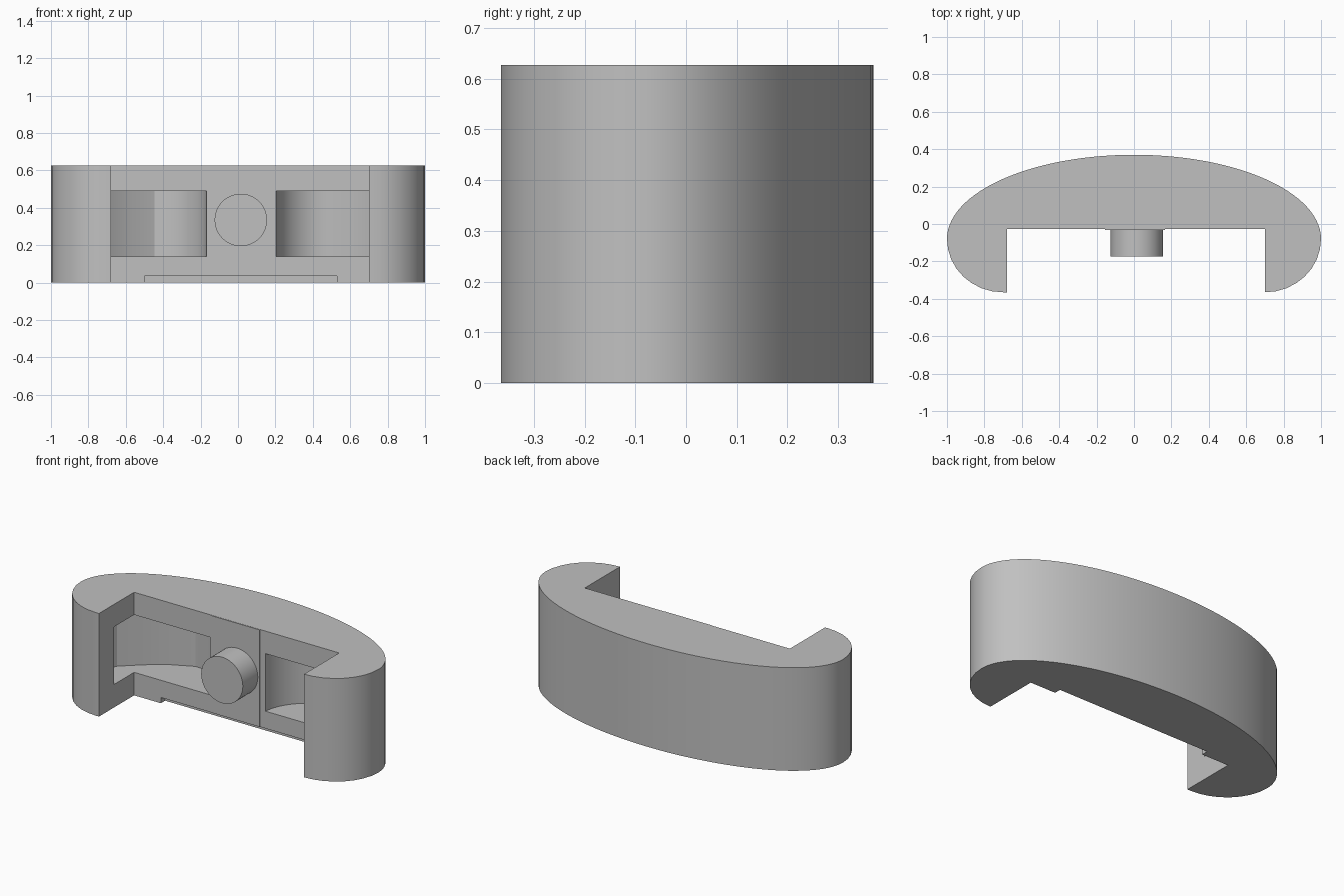
import bpy, bmesh, math

if "Cube" in bpy.data.objects:
    bpy.data.objects.remove(bpy.data.objects["Cube"], do_unlink=True)

grey = bpy.data.materials.new("plain grey")
grey.use_nodes = True
colour = (0.53, 0.53, 0.53, 1)
grey.diffuse_color = colour
grey.node_tree.nodes["Principled BSDF"].inputs["Base Color"].default_value = colour


def prism(name, outline, z0, z1):
    """Extrude a flat outline upward from z0 to z1."""
    bm = bmesh.new()
    face = bm.faces.new([bm.verts.new((x, y, z0)) for x, y in outline])
    grown = bmesh.ops.extrude_face_region(bm, geom=[face])["geom"]
    for v in grown:
        if isinstance(v, bmesh.types.BMVert):
            v.co.z = z1
    bmesh.ops.recalc_face_normals(bm, faces=bm.faces)
    mesh = bpy.data.meshes.new(name)
    bm.to_mesh(mesh)
    bm.free()
    mesh.materials.append(grey)
    obj = bpy.data.objects.new(name, mesh)
    bpy.context.collection.objects.link(obj)
    return obj


def arc(cx, cy, rx, ry, start, end, steps):
    angles = [math.radians(start + (end - start) * i / steps) for i in range(steps + 1)]
    return [(cx + rx * math.cos(a), cy + ry * math.sin(a)) for a in angles]


def box(x0, x1, y0, y1):
    return [(x0, y0), (x1, y0), (x1, y1), (x0, y1)]


def select_only(obj):
    bpy.ops.object.select_all(action="DESELECT")
    obj.select_set(True)
    bpy.context.view_layer.objects.active = obj


def cut(obj, cutter):
    select_only(obj)
    mod = obj.modifiers.new("cut", "BOOLEAN")
    mod.operation, mod.solver, mod.object = "DIFFERENCE", "EXACT", cutter
    bpy.ops.object.modifier_apply(modifier=mod.name)
    bpy.data.objects.remove(cutter, do_unlink=True)


# Curved body: elliptical back, rounded arms, flat recess between them
LEFT, RIGHT, FRONT, HEIGHT = 0.70, -0.68, -0.027, 0.627
outline = arc(0, -0.08, 1, 0.45, 0, 180, 56)
outline += arc(-0.70, -0.08, 0.30, 0.285, 180, 270, 8)[1:]
outline += [(RIGHT, -0.365), (RIGHT, FRONT), (LEFT, FRONT)]
outline += arc(0.70, -0.08, 0.30, 0.285, 270, 360, 8)[:-1]
body = prism("body", outline, 0, HEIGHT)


# Hollow pockets that open through the recess face and the inner arm walls
def pocket(side, offset):
    half = arc(0.465, -0.05, 0.28, 0.28, 180, 90, 14)
    half += [(0.59, 0.17), (0.71, 0.085), (0.82, -0.015), (0.85, -0.09), (0.81, -0.18)]
    half += [(0.69, -0.225), (0.55, -0.24), (0.185, -0.24)]
    return [(side * x + offset, y) for x, y in half]


for side in (-1, 1):
    cut(body, prism("pocket_cutter", pocket(side, 0.018), 0.14, 0.49))

# Shallow slot along the lower front edge
cut(body, prism("slot_cutter", box(-0.50, 0.53, -0.1, 0.014), -0.1, 0.035))

# Thin pad behind the knob
pad = prism("knob_pad", box(-0.155, 0.167, FRONT - 0.004, FRONT + 0.002), 0.036, HEIGHT - 0.001)

# Round knob facing forward
bpy.ops.mesh.primitive_cylinder_add(vertices=48, radius=0.14, depth=0.15,
                                    location=(0.015, -0.1, 0.335), rotation=(math.pi / 2, 0, 0))
knob = bpy.context.object
knob.name = "knob"
knob.data.materials.append(grey)

for part in (body, knob):
    select_only(part)
    bpy.ops.object.shade_smooth_by_angle(angle=math.radians(25))
